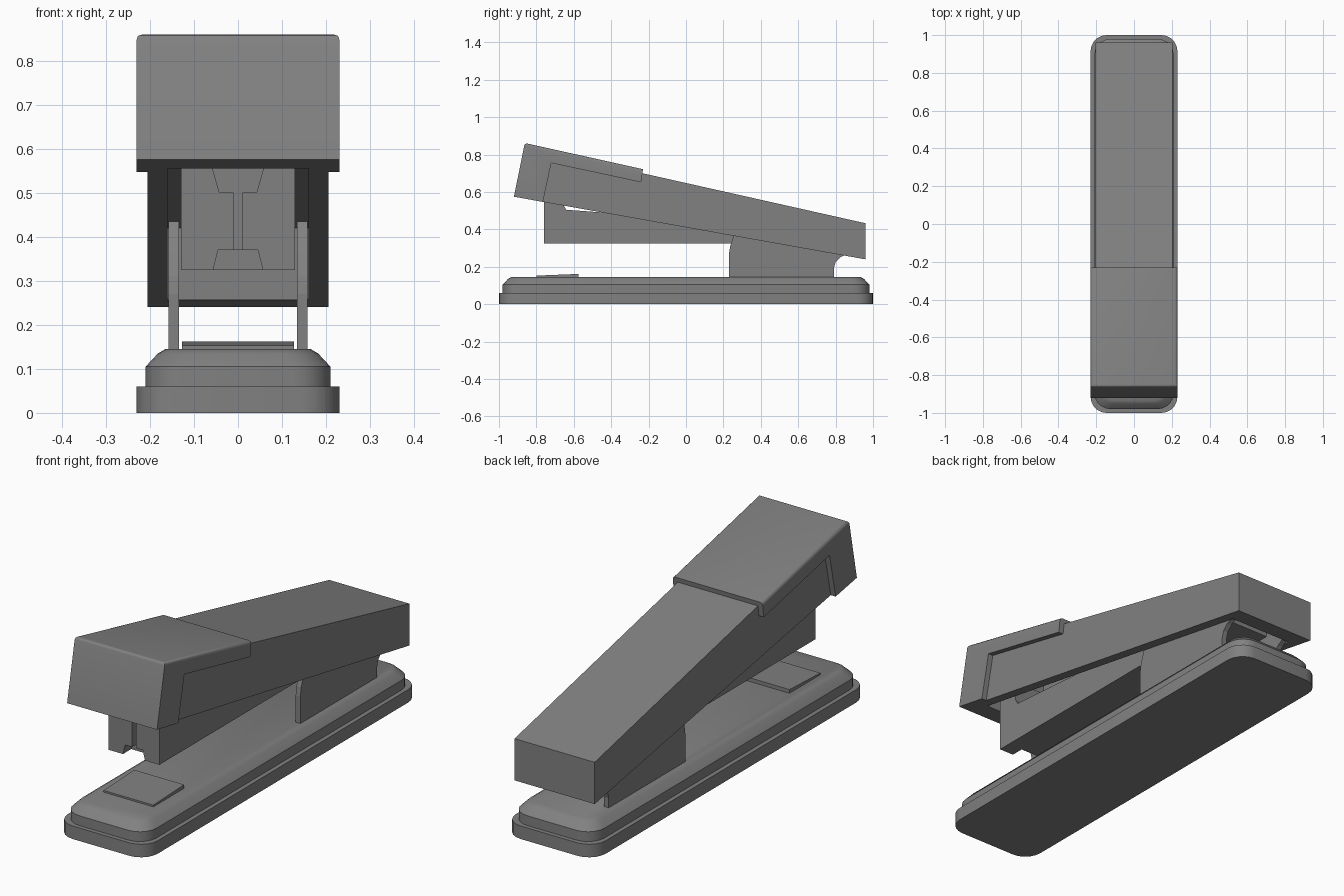
import bpy
import bmesh
import math

if "Cube" in bpy.data.objects:
    bpy.data.objects.remove(bpy.data.objects["Cube"])

grey = bpy.data.materials.new("mid grey")
grey.use_nodes = True
grey.diffuse_color = (0.22, 0.22, 0.22, 1)
grey.node_tree.nodes["Principled BSDF"].inputs["Base Color"].default_value = (0.22, 0.22, 0.22, 1)


def loft(name, rings):
    """Skin closed rings of points and cap both ends."""
    bm = bmesh.new()
    loops = [[bm.verts.new(p) for p in ring] for ring in rings]
    n = len(loops[0])
    for a, b in zip(loops, loops[1:]):
        for i in range(n):
            j = (i + 1) % n
            bm.faces.new((a[i], a[j], b[j], b[i]))
    bm.faces.new(loops[0][::-1])
    bm.faces.new(loops[-1])
    bmesh.ops.recalc_face_normals(bm, faces=bm.faces)
    mesh = bpy.data.meshes.new(name)
    bm.to_mesh(mesh)
    bm.free()
    mesh.materials.append(grey)
    obj = bpy.data.objects.new(name, mesh)
    bpy.context.collection.objects.link(obj)
    return obj


def side_prism(name, profile, x0, x1):
    """Extrude a (y, z) outline sideways."""
    return loft(name, [[(x, y, z) for y, z in profile] for x in (x0, x1)])


def front_prism(name, profile, y0, y1):
    """Extrude an (x, z) outline from front to back."""
    return loft(name, [[(x, y, z) for x, z in profile] for y in (y0, y1)])


def rounded_slab(name, half_x, half_y, radius, levels, steps=5):
    """Stack rounded rectangles, given (inset, height) levels."""
    rings = []
    for inset, z in levels:
        r = radius - inset * 0.4
        ring = []
        for k, (sx, sy) in enumerate([(1, 1), (-1, 1), (-1, -1), (1, -1)]):
            for s in range(steps + 1):
                a = math.pi / 2 * (k + s / steps)
                ring.append((sx * (half_x - inset - r) + r * math.cos(a),
                             sy * (half_y - inset - r) + r * math.sin(a), z))
        rings.append(ring)
    return loft(name, rings)


def activate(obj):
    bpy.ops.object.select_all(action='DESELECT')
    obj.select_set(True)
    bpy.context.view_layer.objects.active = obj


def cut(obj, cutter):
    mod = obj.modifiers.new("cut", 'BOOLEAN')
    mod.operation = 'DIFFERENCE'
    mod.solver = 'EXACT'
    mod.object = cutter
    activate(obj)
    bpy.ops.object.modifier_apply(modifier=mod.name)


def smooth(obj, degrees):
    activate(obj)
    bpy.ops.object.shade_smooth_by_angle(angle=math.radians(degrees))


# Base: flat foot plate and chamfered upper block
foot = rounded_slab("foot_plate", 0.23, 1.0, 0.085, [(0, 0), (0, 0.06)])
upper = rounded_slab("base_block", 0.21, 0.98, 0.085,
                     [(0, 0.055), (0, 0.105), (0.028, 0.135), (0.045, 0.145)])
smooth(foot, 30)
smooth(upper, 35)

# Anvil: thin wedge near the front of the base
side_prism("anvil", [(-0.80, 0.14), (-0.80, 0.153), (-0.575, 0.162), (-0.575, 0.14)], -0.127, 0.127)

# Hinge brackets: two upright plates
bracket = [(0.23, 0.14), (0.23, 0.27), (0.236, 0.31), (0.255, 0.365), (0.30, 0.435),
           (0.72, 0.435), (0.86, 0.36), (0.86, 0.27), (0.825, 0.25), (0.80, 0.225),
           (0.79, 0.19), (0.79, 0.14)]
for side, sign in (("left", 1), ("right", -1)):
    side_prism(side + "_hinge_bracket", bracket, sign * 0.134, sign * 0.158)

# Magazine: long channel with a guide slot and arch in its front
magazine = side_prism("magazine", [(-0.76, 0.325), (0.75, 0.325), (0.75, 0.40), (-0.49, 0.494),
                                   (-0.64, 0.505), (-0.655, 0.53), (-0.655, 0.62), (-0.76, 0.62)],
                      -0.13, 0.13)
slot_half = [(0.01, 0.34), (0.01, 0.50), (0.042, 0.50), (0.068, 0.59)]
arch_half = [(0.06, 0.31), (0.045, 0.37)]
for name, half, depth in (("slot_cutter", slot_half, 0.03), ("arch_cutter", arch_half, 0.06)):
    cutter = front_prism(name, half + [(-x, z) for x, z in reversed(half)], -0.80, -0.76 + depth)
    cut(magazine, cutter)
    bpy.data.objects.remove(cutter)

# Handle: tapered hollow arm
handle = side_prism("handle", [(0.96, 0.24), (0.96, 0.433), (-0.82, 0.832), (-0.82, 0.557)],
                    -0.205, 0.205)

# Handle cap: wider bent cover wrapping the top and nose
cap = side_prism("handle_cap", [(-0.92, 0.575), (-0.862, 0.862), (-0.23, 0.722), (-0.24, 0.652),
                                (-0.72, 0.755), (-0.765, 0.547)], -0.23, 0.23)
bevel_mesh = bmesh.new()
bevel_mesh.from_mesh(cap.data)
top_edges = [e for e in bevel_mesh.edges if all(v.co.z > 0.7 and v.co.y < -0.2 for v in e.verts)
             and all(abs(v.co.y + 0.72) > 0.01 for v in e.verts)
             and not all(v.co.y > -0.3 for v in e.verts)]
bmesh.ops.bevel(bevel_mesh, geom=top_edges, offset=0.014, segments=3, profile=0.5, affect='EDGES')
bevel_mesh.to_mesh(cap.data)
bevel_mesh.free()

# Hollow out the handle and cap from below
hollow = side_prism("hollow_cutter", [(-0.81, 0.40), (-0.81, 0.79), (0.865, 0.42), (0.865, 0.10)],
                    -0.16, 0.16)
for part in (handle, cap):
    cut(part, hollow)
bpy.data.objects.remove(hollow)
smooth(cap, 35)
